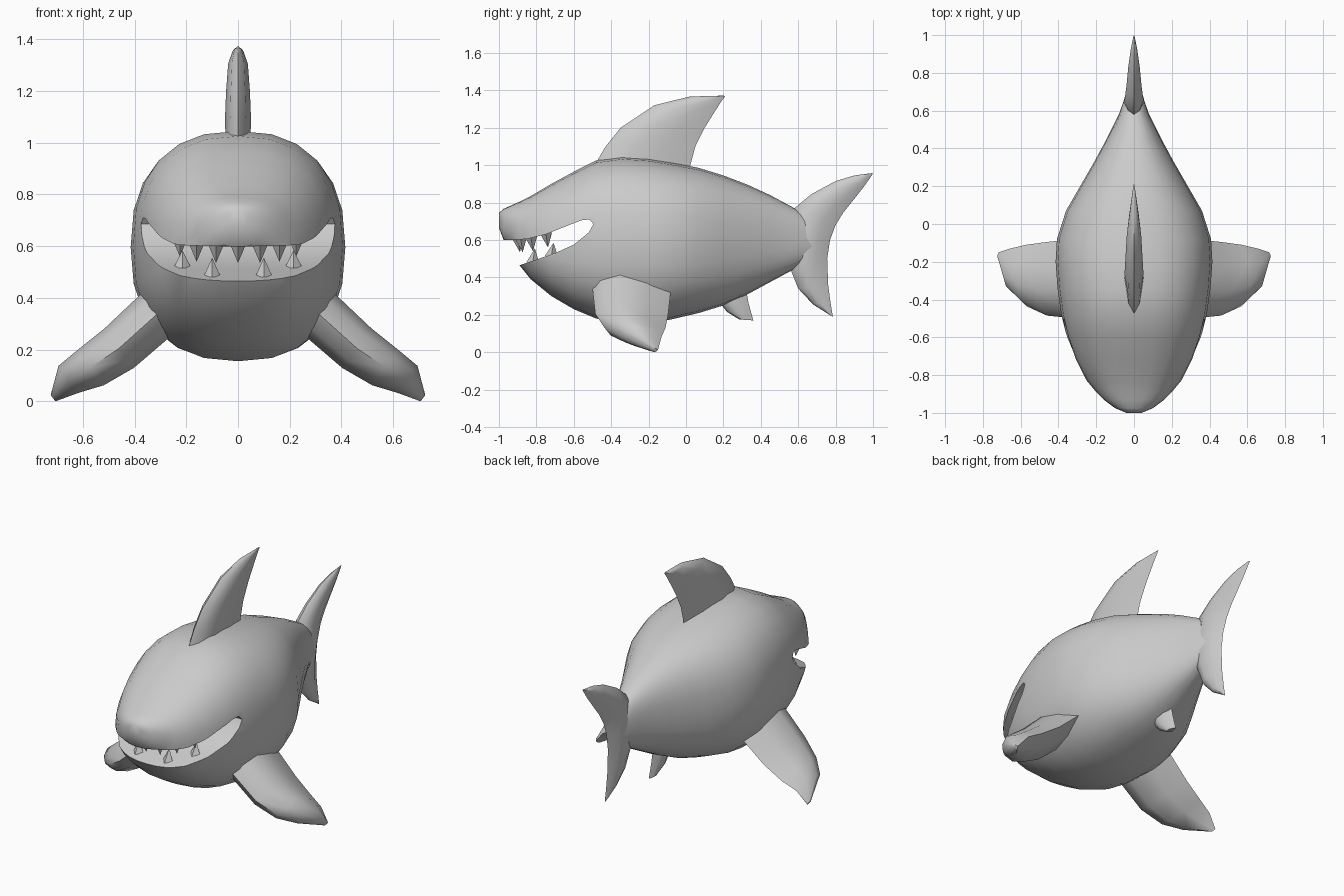
import bpy, bmesh, math
from mathutils import Vector

if "Cube" in bpy.data.objects:
    bpy.data.objects.remove(bpy.data.objects["Cube"])

grey = bpy.data.materials.new("shark_grey")
grey.diffuse_color = (0.6, 0.6, 0.6, 1)
grey.use_nodes = True
grey.node_tree.nodes["Principled BSDF"].inputs["Base Color"].default_value = grey.diffuse_color


def finish(name, bm, angle=50):
    bmesh.ops.recalc_face_normals(bm, faces=bm.faces)
    me = bpy.data.meshes.new(name)
    bm.to_mesh(me)
    bm.free()
    ob = bpy.data.objects.new(name, me)
    bpy.context.collection.objects.link(ob)
    me.materials.append(grey)
    select(ob)
    bpy.ops.object.shade_smooth_by_angle(angle=math.radians(angle))
    return ob


def select(ob):
    bpy.ops.object.select_all(action='DESELECT')
    ob.select_set(True)
    bpy.context.view_layer.objects.active = ob


def loft(rings):
    """Skin a list of equal-length point loops and cap both ends."""
    bm = bmesh.new()
    loops = [[bm.verts.new(p) for p in ring] for ring in rings]
    n = len(loops[0])
    for a, b in zip(loops, loops[1:]):
        for i in range(n):
            j = (i + 1) % n
            bm.faces.new((a[i], a[j], b[j], b[i]))
    bm.faces.new(loops[0])
    bm.faces.new(loops[-1])
    return bm


def body_ring(y, top, bottom, half, n=24, power=2.4):
    mid, tall = (top + bottom) / 2, (top - bottom) / 2
    ring = []
    for i in range(n):
        a = 2 * math.pi * i / n
        c, s = math.cos(a), math.sin(a)
        ring.append((half * math.copysign(abs(c) ** (2 / power), c), y,
                     mid + tall * math.copysign(abs(s) ** (2 / power), s)))
    return ring


def fin(name, sections, normal=(1, 0, 0)):
    """Sections are (leading point, trailing point, half thickness)."""
    normal = Vector(normal).normalized()
    shape = [(0, 0), (.1, .6), (.35, 1), (.7, .65), (1, 0), (.7, -.65), (.35, -1), (.1, -.6)]
    rings = [[Vector(a).lerp(Vector(b), t) + normal * w * h for t, w in shape]
             for a, b, h in sections]
    return finish(name, loft(rings))


def flat_fin(name, rows):
    fin(name, [((0, a, b), (0, c, d), h) for a, b, c, d, h in rows])


# Body: y, top, bottom, half width
stations = [
    (-1.0, .745, .665, .04), (-.975, .767, .60, .10), (-.93, .787, .56, .16),
    (-.89, .805, .465, .20), (-.83, .835, .39, .25), (-.72, .90, .30, .31),
    (-.60, .965, .23, .355), (-.48, 1.025, .18, .385), (-.34, 1.045, .155, .405),
    (-.20, 1.035, .157, .415), (-.08, 1.015, .175, .408), (.07, .985, .21, .36),
    (.20, .945, .25, .285), (.33, .895, .31, .21), (.45, .84, .375, .145),
    (.58, .77, .445, .08), (.68, .70, .50, .045), (.74, .65, .56, .015)]
body = finish("body", loft([body_ring(*s) for s in stations]))

# Mouth opening, cut straight across the head
mouth = [(-1.2, .59), (-.95, .60), (-.85, .605), (-.75, .63), (-.65, .67), (-.56, .705),
         (-.515, .71), (-.495, .685), (-.52, .64), (-.60, .575), (-.70, .53),
         (-.80, .495), (-.89, .465), (-1.2, .36)]
cutter = finish("mouth_cutter", loft([[(x, y, z) for y, z in mouth] for x in (-.7, .7)]))
cutter.hide_render = True
cut = body.modifiers.new("mouth", 'BOOLEAN')
cut.operation = 'DIFFERENCE'
cut.solver = 'EXACT'
cut.object = cutter
select(body)
bpy.ops.object.modifier_apply(modifier=cut.name)
bpy.data.objects.remove(cutter)
bpy.ops.object.shade_smooth_by_angle(angle=math.radians(50))

# Fins on the centre line: lead y, z, trail y, z, half thickness
flat_fin("dorsal_fin", [
    (-.50, .98, .01, .95, .048), (-.43, 1.10, .05, 1.10, .05), (-.35, 1.20, .10, 1.20, .046),
    (-.17, 1.32, .15, 1.28, .038), (.02, 1.367, .185, 1.335, .02), (.20, 1.372, .21, 1.37, .003)])
flat_fin("tail_fin", [
    (.775, .195, .785, .19, .003), (.68, .255, .772, .27, .02), (.60, .34, .76, .36, .035),
    (.56, .44, .755, .50, .05), (.56, .60, .77, .60, .06), (.58, .77, .80, .68, .05),
    (.67, .845, .84, .745, .04), (.80, .915, .90, .82, .03), (.90, .945, .955, .89, .018),
    (.99, .957, 1.0, .955, .003)])
flat_fin("anal_fin", [
    (.15, .30, .32, .34, .04), (.22, .215, .335, .26, .035), (.285, .175, .36, .17, .015)])

# Pectoral fins: x, z, lead y, trail y, half thickness
pectoral = [(.31, .34, -.50, -.08, .10), (.46, .205, -.485, -.095, .095),
            (.57, .13, -.435, -.11, .085), (.655, .085, -.35, -.13, .065),
            (.715, .012, -.18, -.15, .015)]
for side, label in ((1, "right"), (-1, "left")):
    fin(label + "_pectoral_fin",
        [((side * x, a, z), (side * x, b, z), h) for x, z, a, b, h in pectoral],
        (side * .6, 0, .8))


# Teeth: four-sided spikes, rooted in the lips
def tooth(name, x, y, root, tip):
    r, lean = .034, .012
    base = [(x + r * math.cos(a), y + r * math.sin(a), root)
            for a in (math.pi / 2 * k for k in range(4))]
    bm = bmesh.new()
    vs = [bm.verts.new(p) for p in base]
    apex = bm.verts.new((x, y + lean, tip))
    for i in range(4):
        bm.faces.new((vs[i], vs[(i + 1) % 4], apex))
    bm.faces.new(vs)
    finish(name, bm, 20)


tooth("upper_tooth_middle", 0, -.90, .615, .535)
for s in (1, -1):
    for x, y, root, tip in ((.085, -.885, .615, .535), (.16, -.83, .62, .54), (.225, -.75, .64, .56)):
        tooth("upper_tooth", s * x, y, root, tip)
    for x, y, root, tip in ((.10, -.82, .48, .555), (.215, -.72, .515, .585)):
        tooth("lower_tooth", s * x, y, root, tip)
